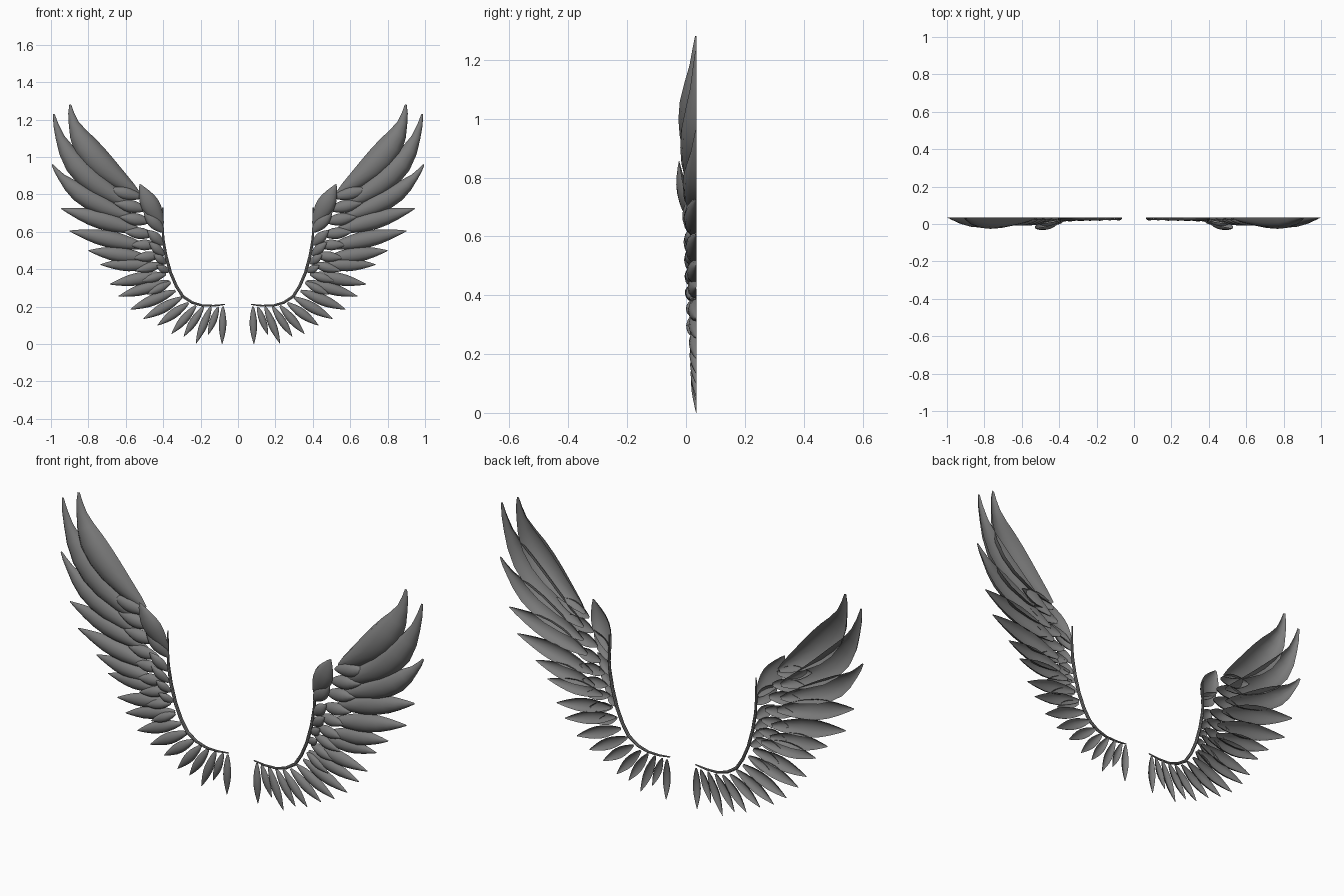
import bpy, bmesh, math
from mathutils import Vector

if "Cube" in bpy.data.objects:
    bpy.data.objects.remove(bpy.data.objects["Cube"])

grey = bpy.data.materials.new("feather_grey")
grey.diffuse_color = (0.2, 0.2, 0.2, 1)
grey.use_nodes = True
grey.node_tree.nodes["Principled BSDF"].inputs["Base Color"].default_value = grey.diffuse_color
BACK = 0.035
# feather outline: (position along the shaft, share of the full width)
BROAD = [(0, .12), (.06, .4), (.16, .68), (.3, .93), (.42, 1), (.55, .92),
         (.68, .66), (.8, .38), (.91, .22), (1, .07)]
LEAF = [(0, .2), (.08, .45), (.2, .72), (.36, .95), (.5, 1), (.64, .88),
        (.78, .62), (.9, .33), (1, .05)]


def finish(name, bm):
    me = bpy.data.meshes.new(name)
    bm.to_mesh(me)
    bm.free()
    me.materials.append(grey)
    ob = bpy.data.objects.new(name, me)
    bpy.context.collection.objects.link(ob)
    ob.modifiers.new("other_wing", 'MIRROR').use_mirror_merge = False
    bpy.ops.object.select_all(action='DESELECT')
    ob.select_set(True)
    bpy.context.view_layer.objects.active = ob
    bpy.ops.object.shade_smooth_by_angle(angle=math.radians(40))
    return ob


def feather(name, root, tip, width, ctrl=None, back=BACK, lean=0, outline=LEAF, dome=.42):
    """Hollow domed blade, open at the back, swept along a bent shaft."""
    a, c = Vector(root), Vector(tip)
    b = Vector(ctrl) if ctrl else (a + c) / 2
    bm, rings, n = bmesh.new(), [], 6
    for t, w in outline:
        p = a * (1 - t) ** 2 + b * 2 * t * (1 - t) + c * t * t
        d = ((b - a) * (1 - t) + (c - b) * t).normalized()
        side = Vector((-d.y, d.x))
        ring = []
        for i in range(n + 1):
            ang = math.pi * i / n
            q = p + side * (math.cos(ang) * w * width / 2)
            y = back - lean * t - math.sin(ang) * w * width * dome
            ring.append(bm.verts.new((q.x, y, q.y)))
        rings.append(ring)
    for r, s in zip(rings, rings[1:]):
        for i in range(n):
            bm.faces.new((r[i], r[i + 1], s[i + 1], s[i]))
    bm.normal_update()
    if sum(f.normal.y * f.calc_area() for f in bm.faces) > 0:
        bmesh.ops.reverse_faces(bm, faces=bm.faces)
    return finish(name, bm)


# long bent feathers at the wing tip: root, bend, tip, width
for i, (r, m, t, w) in enumerate([
        ((.53, .805), (.885, 1.03), (.897, 1.28), .145),
        ((.54, .735), (.935, .90), (.985, 1.23), .13),
        ((.54, .67), (.89, .78), (.993, .96), .11)]):
    feather(f"primary_feather_{i + 1}", r, t, w, m, outline=BROAD)

# fan of straight feathers along the trailing edge: root, tip, width
for i, (rx, rz, tx, tz, w) in enumerate([
        (.52, .605, .945, .725, .10), (.49, .52, .90, .605, .09),
        (.48, .46, .80, .50, .08), (.435, .425, .735, .425, .072),
        (.39, .375, .685, .32, .068), (.365, .335, .64, .255, .063),
        (.335, .285, .575, .185, .06), (.30, .25, .505, .135, .055),
        (.265, .22, .43, .10, .05), (.225, .205, .355, .055, .046),
        (.185, .2, .29, .04, .043), (.145, .2, .225, .003, .043),
        (.105, .2, .16, .05, .038), (.08, .2, .085, 0, .04)]):
    feather(f"trailing_feather_{i + 1}", (rx, rz), (tx, tz), w)

# middle row of short covering feathers
for i, (rx, rz, tx, tz, w) in enumerate([
        (.515, .785, .70, .83, .07), (.49, .72, .665, .755, .068),
        (.47, .655, .635, .68, .066), (.45, .585, .61, .60, .062),
        (.43, .53, .575, .53, .058), (.415, .475, .56, .46, .056),
        (.40, .43, .55, .39, .052), (.385, .375, .52, .335, .048),
        (.36, .33, .485, .265, .046)]):
    feather(f"middle_covert_{i + 1}", (rx, rz), (tx, tz), w, back=.026, lean=.012)

# inner row beside the leading edge
for i, (rx, rz, tx, tz, w) in enumerate([
        (.40, .60, .505, .715, .07), (.40, .53, .485, .61, .056),
        (.395, .475, .475, .545, .05), (.385, .43, .45, .48, .045),
        (.37, .385, .435, .42, .042)]):
    feather(f"inner_covert_{i + 1}", (rx, rz), (tx, tz), w, back=.025, lean=.025, dome=.35)

# rounded feather at the wing wrist, leaning forward
feather("wrist_feather", (.405, .64), (.525, .855), .10, (.475, .745),
        back=.022, lean=.045, dome=.3)

# thin rod along the leading edge, tapered at both ends
spine = [(.07, .212, .003), (.13, .205, .005), (.19, .206, .006), (.245, .222, .007),
         (.295, .255, .008), (.33, .31, .008), (.36, .38, .008), (.385, .47, .008),
         (.40, .56, .007), (.403, .64, .005), (.402, .73, .003)]
bm, rings = bmesh.new(), []
for k, (x, z, r) in enumerate(spine):
    p0, p1 = spine[max(k - 1, 0)], spine[min(k + 1, len(spine) - 1)]
    d = Vector((p1[0] - p0[0], p1[1] - p0[1])).normalized()
    rings.append([bm.verts.new((x - d.y * r * math.cos(a), .026 - r * math.sin(a),
                                z + d.x * r * math.cos(a)))
                  for a in (math.tau * i / 8 for i in range(8))])
for r, s in zip(rings, rings[1:]):
    for i in range(8):
        bm.faces.new((r[i], r[(i + 1) % 8], s[(i + 1) % 8], s[i]))
bm.faces.new(rings[0])
bm.faces.new(rings[-1])
bmesh.ops.recalc_face_normals(bm, faces=bm.faces)
finish("leading_edge_rod", bm)
